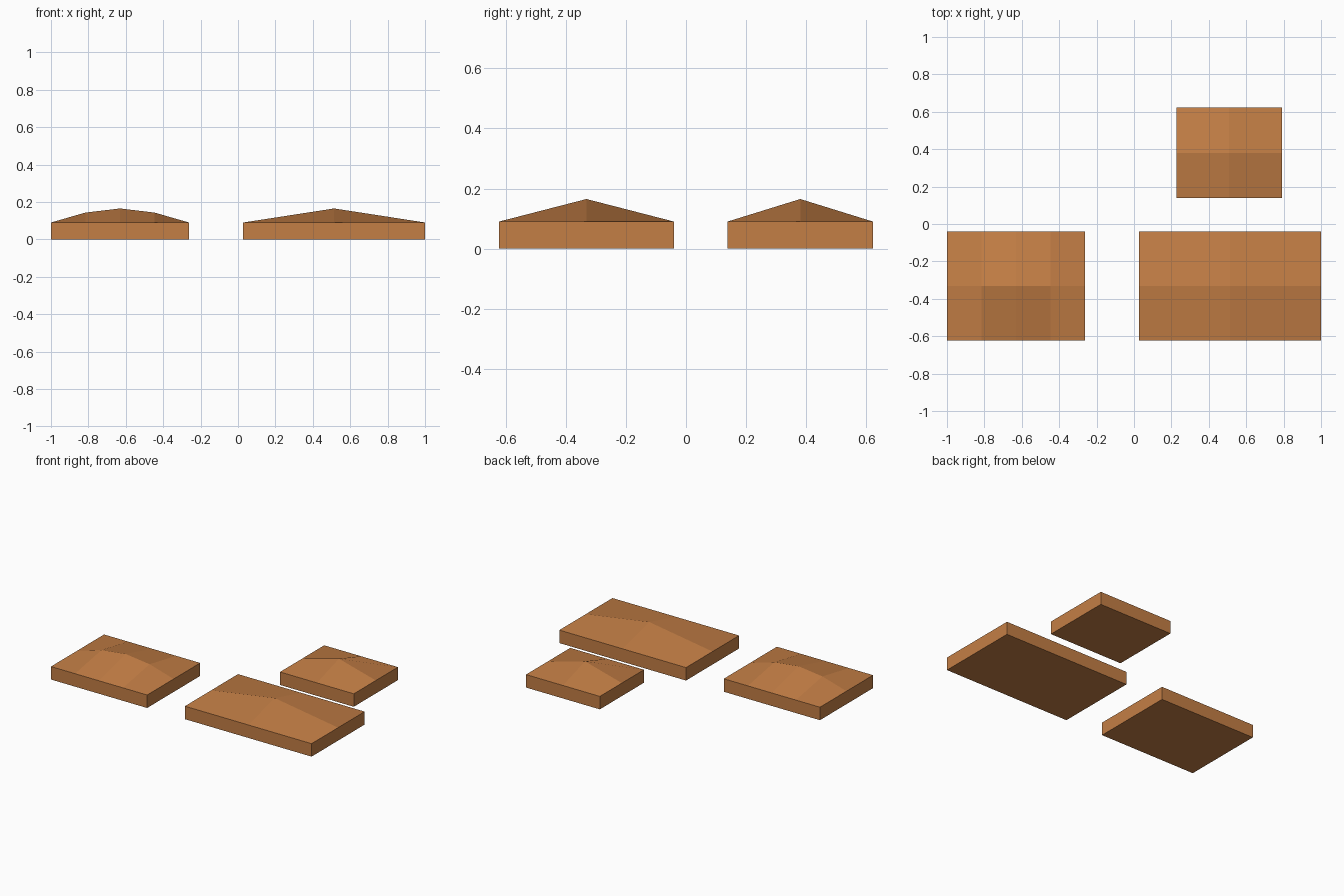
import bpy, bmesh, math

if "Cube" in bpy.data.objects:
    bpy.data.objects.remove(bpy.data.objects["Cube"])

BASE = 0.09    # height of the straight sides
CROWN = 0.075  # rise of the domed top

mat = bpy.data.materials.new("warm_brown")
mat.diffuse_color = (0.55, 0.21, 0.06, 1)
mat.use_nodes = True
mat.node_tree.nodes["Principled BSDF"].inputs["Base Color"].default_value = mat.diffuse_color


def domed_slab(name, x0, x1, y0, y1, cols, rows):
    """Flat-sided slab whose gridded top swells towards the middle."""
    bm = bmesh.new()
    # crowned top grid
    top = [[bm.verts.new((x0 + (x1 - x0) * i / cols,
                          y0 + (y1 - y0) * j / rows,
                          BASE + CROWN * math.sin(math.pi * i / cols)
                          * math.sin(math.pi * j / rows)))
            for i in range(cols + 1)] for j in range(rows + 1)]
    for j in range(rows):
        for i in range(cols):
            bm.faces.new((top[j][i], top[j][i + 1], top[j + 1][i + 1], top[j + 1][i]))
    # straight sides, pulled down from the rim
    rim = [e for e in bm.edges if e.is_boundary]
    wall = bmesh.ops.extrude_edge_only(bm, edges=rim)["geom"]
    for v in wall:
        if isinstance(v, bmesh.types.BMVert):
            v.co.z = 0
    # flat underside
    bmesh.ops.holes_fill(bm, edges=[e for e in bm.edges if e.is_boundary])
    bmesh.ops.recalc_face_normals(bm, faces=bm.faces)
    mesh = bpy.data.meshes.new(name)
    bm.to_mesh(mesh)
    bm.free()
    mesh.materials.append(mat)
    obj = bpy.data.objects.new(name, mesh)
    bpy.context.collection.objects.link(obj)


domed_slab("left_slab", -1.0, -0.262, -0.622, -0.04, 4, 2)
domed_slab("wide_slab", 0.028, 1.0, -0.622, -0.04, 2, 2)
domed_slab("small_slab", 0.226, 0.792, 0.138, 0.622, 2, 2)
